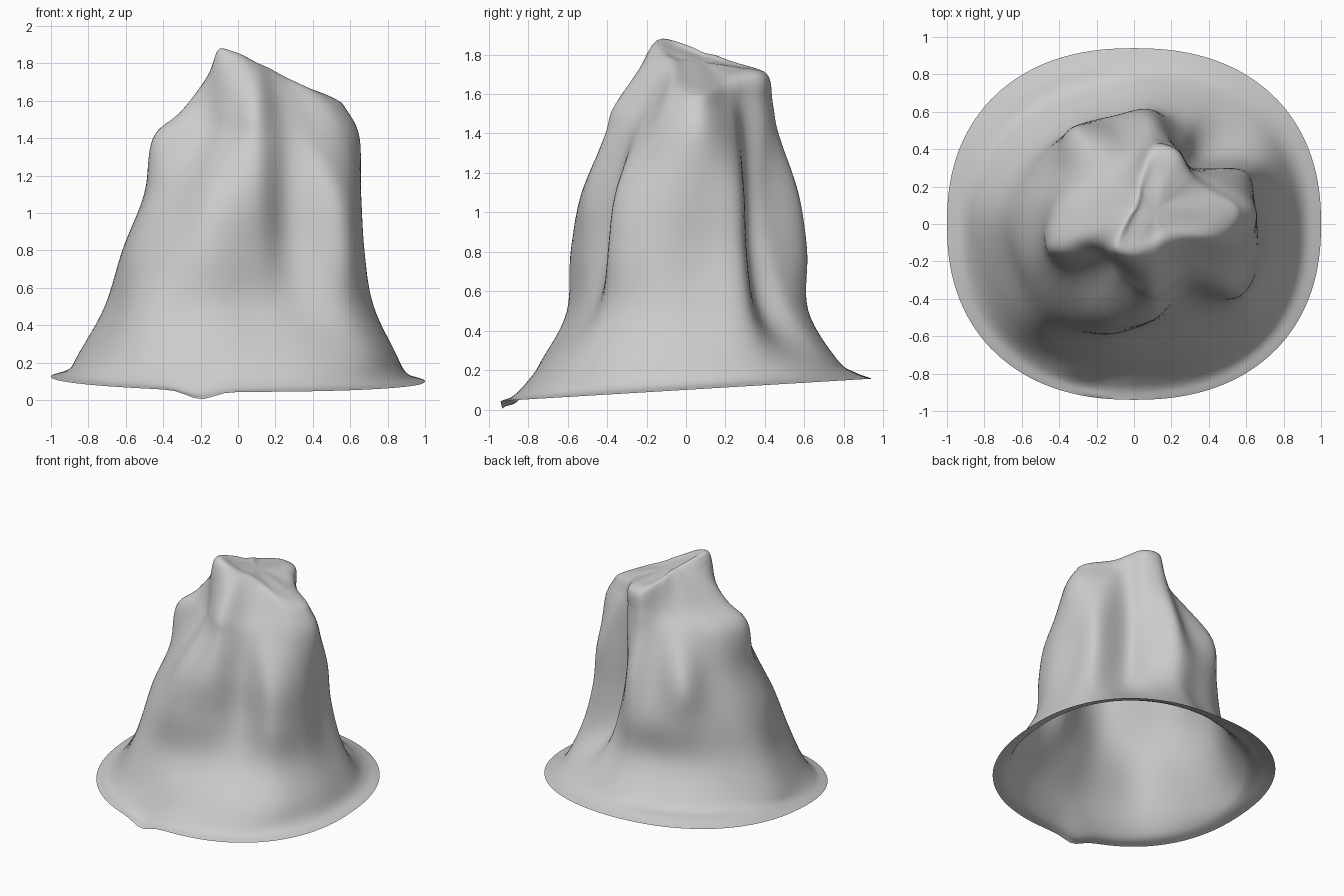
import bpy
import bmesh
import math
from mathutils import Vector

if "Cube" in bpy.data.objects:
    bpy.data.objects.remove(bpy.data.objects["Cube"], do_unlink=True)

# Plain grey cloth material
cloth = bpy.data.materials.new("light grey cloth")
cloth.use_nodes = True
grey = (0.6, 0.6, 0.6, 1)
cloth.diffuse_color = grey
cloth.node_tree.nodes["Principled BSDF"].inputs["Base Color"].default_value = grey
cloth.node_tree.nodes["Principled BSDF"].inputs["Roughness"].default_value = 0.8

AXIS = Vector((0.1, 0.08, 0))
SPOKES = 16
STEPS = 8          # smooth subdivisions between control points

# Crown edge: radius and height per spoke (hundredths), anticlockwise from +x
BROW_R = (42, 28, 27, 33, 32, 19, 13, 12, 13, 19, 30, 28, 24, 20, 22, 34)
BROW_Z = (161, 165, 168, 170, 171, 175, 178, 179, 180, 183, 187, 184, 179, 176, 172, 165)

# Draped folds: height, then radius per spoke (hundredths)
FOLDS = {
    1.55: (48, 34, 29, 34, 36, 28, 26, 28, 33, 43, 35, 38, 44, 33, 34, 44),
    1.4: (55, 42, 30, 35, 39, 35, 39, 42, 51, 59, 41, 44, 49, 40, 44, 52),
    1.1: (55, 52, 31, 35, 49, 46, 60, 54, 59, 63, 59, 64, 59, 46, 61, 59),
    0.8: (55, 55, 33, 40, 53, 54, 61, 64, 71, 75, 75, 72, 60, 50, 66, 62),
    0.5: (62, 62, 42, 50, 54, 53, 61, 71, 81, 82, 86, 74, 63, 60, 68, 66),
    0.25: (74, 73, 69, 69, 69, 70, 78, 86, 95, 95, 96, 87, 80, 81, 83, 78),
}


def polar(radius, angle, z):
    return AXIS + Vector((radius * math.cos(angle), radius * math.sin(angle), z))


def hem(angle, width, depth, lift):
    """Point on the squarish oval hem, rising towards the back and right."""
    c, s = math.cos(angle), math.sin(angle)
    x = math.copysign(abs(c) ** 0.88, c) * width
    y = math.copysign(abs(s) ** 0.88, s) * depth
    dip = 0.045 * math.exp(-((x + 0.2) / 0.1) ** 2) if y < 0 else 0
    rise = 0.025 * max(0, -x)
    return Vector((x, y, 0.1 + 0.06 * y + rise + lift - dip))


def spline(a, b, c, d, t):
    return 0.5 * (2 * b + (c - a) * t + (2 * a - 5 * b + 4 * c - d) * t ** 2
                  + (3 * b - a - 3 * c + d) * t ** 3)


def smooth_closed(row):
    n = len(row)
    return [spline(row[i - 1], row[i], row[(i + 1) % n], row[(i + 2) % n], k / STEPS)
            for i in range(n) for k in range(STEPS)]


def smooth_open(row):
    ends = [2 * row[0] - row[1]] + row + [2 * row[-1] - row[-2]]
    out = [spline(*ends[i:i + 4], k / STEPS)
           for i in range(len(row) - 1) for k in range(STEPS)]
    return out + [row[-1]]


def circle_angles(count):
    return [math.tau * i / count for i in range(count)]


# Control rings from crown centre down the folds
angles = circle_angles(SPOKES)
centre = AXIS + Vector((0, 0, 1.775))
brow = [polar(r / 100, a, z / 100) for r, a, z in zip(BROW_R, angles, BROW_Z)]
rings = [[centre.lerp(p, 0.5) for p in brow], brow]
for height, radii in FOLDS.items():
    rings.append([polar(r / 100, a, height) for r, a in zip(radii, angles)])

# Smooth around each ring, add the hem lip and edge, then smooth down each column
around = [smooth_closed(ring) for ring in rings]
fine = circle_angles(SPOKES * STEPS)
around.append([hem(a, 0.91, 0.86, 0.035) for a in fine])
around.append([hem(a, 1.0, 0.94, 0) for a in fine])
columns = [smooth_open(list(col)) for col in zip(*around)]

bm = bmesh.new()
grid = [[bm.verts.new(p) for p in col] for col in columns]
top = bm.verts.new(centre)
for i, col in enumerate(grid):
    nxt = grid[(i + 1) % len(grid)]
    bm.faces.new((top, col[0], nxt[0]))
    for j in range(len(col) - 1):
        bm.faces.new((col[j], col[j + 1], nxt[j + 1], nxt[j]))
# Relax the folds a little so the cloth hangs softly
for _ in range(3):
    bmesh.ops.smooth_vert(bm, verts=[v for v in bm.verts if not v.is_boundary],
                          factor=0.5, use_axis_x=True, use_axis_y=True, use_axis_z=True)
for face in bm.faces:
    face.smooth = True

mesh = bpy.data.meshes.new("draped_cloth")
bm.to_mesh(mesh)
bm.free()
mesh.materials.append(cloth)
bpy.context.collection.objects.link(bpy.data.objects.new("draped_cloth", mesh))
